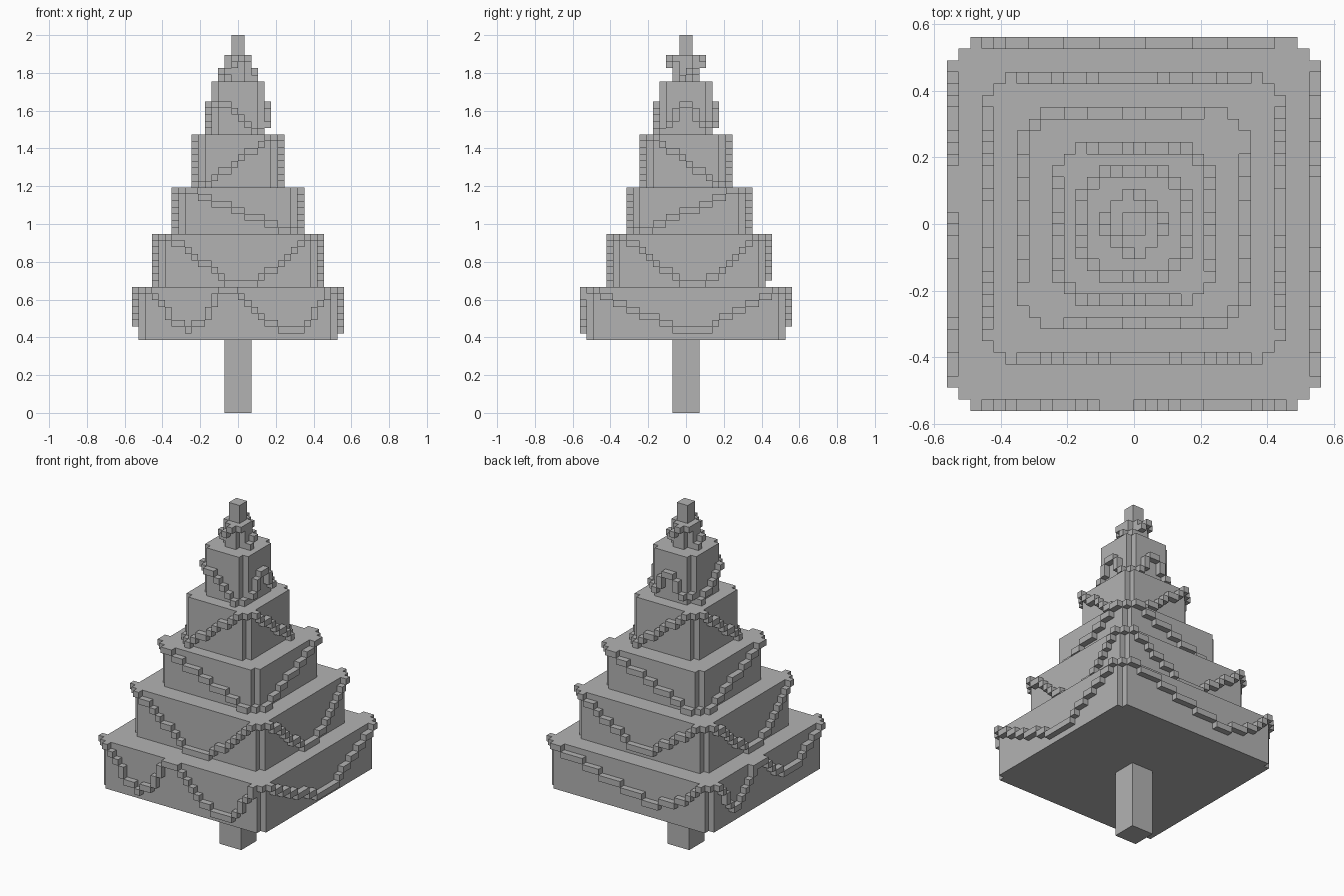
import bpy
import bmesh
from mathutils import Vector

if "Cube" in bpy.data.objects:
    bpy.data.objects.remove(bpy.data.objects["Cube"])

U = 2 / 57  # edge of one block

grey = bpy.data.materials.new("plain_grey")
grey.use_nodes = True
colour = (0.45, 0.45, 0.45, 1)
grey.diffuse_color = colour
grey.node_tree.nodes["Principled BSDF"].inputs["Base Color"].default_value = colour


def finish(name, bm):
    bmesh.ops.recalc_face_normals(bm, faces=bm.faces)
    mesh = bpy.data.meshes.new(name)
    bm.to_mesh(mesh)
    bm.free()
    mesh.materials.append(grey)
    bpy.context.collection.objects.link(bpy.data.objects.new(name, mesh))


def block(name, x0, x1, y0, y1, z0, z1, notch=0):
    """Upright block, optionally with a square notch along each corner."""
    a, b, c, d, n = x0, x1, y0, y1, notch
    if n:
        pts = [(a + n, c), (b - n, c), (b - n, c + n), (b, c + n),
               (b, d - n), (b - n, d - n), (b - n, d), (a + n, d),
               (a + n, d - n), (a, d - n), (a, c + n), (a + n, c + n)]
    else:
        pts = [(a, c), (b, c), (b, d), (a, d)]
    bm = bmesh.new()
    face = bm.faces.new([bm.verts.new(Vector((x, y, z0)) * U) for x, y in pts])
    top = bmesh.ops.extrude_face_region(bm, geom=[face])["geom"]
    bmesh.ops.translate(bm, vec=(0, 0, (z1 - z0) * U),
                        verts=[v for v in top if isinstance(v, bmesh.types.BMVert)])
    finish(name, bm)


def height(path, t):
    for (t0, h0), (t1, h1) in zip(path, path[1:]):
        if t <= t1:
            return h0 + (h1 - h0) * (t - t0) / (t1 - t0)
    return path[-1][1]


def garland(name, x0, x1, y0, y1, z0, z1, paths):
    """Stepped chain of unit cells hung round the four sides."""
    cells = set()
    # front, right, back, left: first cell and direction of travel
    sides = [((x0 + 1, y0 - 1), (1, 0), x1 - x0 - 2),
             ((x1, y0 + 1), (0, 1), y1 - y0 - 2),
             ((x1 - 2, y1), (-1, 0), x1 - x0 - 2),
             ((x0 - 1, y1 - 2), (0, -1), y1 - y0 - 2)]
    corners = [(x1 - 1, y0), (x1 - 1, y1 - 1), (x0, y1 - 1), (x0, y0)]
    for (start, step, count), corner, path in zip(sides, corners, paths):
        last = None
        for i in range(count):
            t = i / max(count - 1, 1)
            z = z0 + round(height(path, t) * (z1 - z0 - 1))
            x, y = start[0] + step[0] * i, start[1] + step[1] * i
            cells.add((x, y, z))
            if last is not None:
                for k in range(min(z, last) + 1, max(z, last)):
                    cells.add((x, y, k))
            last = z
        cells.add((*corner, last))
    # Only the outer skin of the chain
    bm = bmesh.new()
    for cell in cells:
        centre = Vector(cell) + Vector((0.5, 0.5, 0.5))
        for axis in range(3):
            for sign in (-1, 1):
                n = Vector((0, 0, 0))
                n[axis] = sign
                if tuple(int(c + k) for c, k in zip(cell, n)) in cells:
                    continue
                u = Vector((0, 0, 0))
                u[(axis + 1) % 3] = 0.5
                v = n.cross(u)
                mid = centre + n / 2
                bm.faces.new([bm.verts.new((mid + p) * U)
                              for p in (u + v, v - u, -u - v, u - v)])
    bmesh.ops.remove_doubles(bm, verts=bm.verts, dist=U / 100)
    finish(name, bm)


# Garland curves along a side: (fraction along, fraction of tier height)
swag = [(0, 1), (0.2, 0.6), (0.45, 0.15), (0.6, 0.15), (0.85, 0.65), (1, 1)]
late_swag = [(0, 1), (0.35, 0.6), (0.68, 0.29), (0.85, 0.5), (1, 1)]
double = [(0, 1), (0.15, 0.3), (0.22, 0.15), (0.3, 0.3), (0.4, 1), (0.47, 1),
          (0.62, 0.4), (0.78, 0.15), (0.86, 0.15), (1, 1)]
twin = [(0, 1), (0.13, 0.29), (0.2, 0.29), (0.34, 1), (0.42, 1),
        (0.6, 0.5), (0.75, 0.4), (1, 1)]
deep = [(0, 1), (0.1, 0.8), (0.38, 0.15), (0.45, 0), (0.6, 0),
        (0.8, 0.4), (0.92, 0.8), (1, 1)]
fall = [(0, 1), (1, 0)]
rise = [(0, 0), (1, 1)]
drop = [(0, 0.6), (0.25, 0.6), (0.9, 0.05), (1, 0)]
hump = [(0, 0.1), (0.35, 0.57), (0.6, 0.57), (0.9, 0.14), (1, 0.14)]
climb = [(0, 0), (0.3, 0.14), (1, 0.6)]
low = [(0, 0), (1, 0.34)]
high = [(0, 0.67), (1, 1)]

# Tiers: x extent, y extent, z extent, garlands for front, right, back, left
tiers = [
    ((-15, 15), (-15, 15), (11, 19), (double, swag, late_swag, twin)),
    ((-12, 12), (-11, 12), (19, 27), (deep, deep, swag, deep)),
    ((-9, 9), (-8, 9), (27, 34), (fall, rise, fall, rise)),
    ((-6, 6), (-6, 6), (34, 42), (rise, fall, rise, fall)),
    ((-4, 4), (-4, 4), (42, 50), (drop, hump, hump, climb)),
    ((-2, 2), (-2, 2), (50, 54), (high, low, high, low)),
]

block("trunk", -2, 2, -2, 2, 0, 11)
for i, (xs, ys, zs, paths) in enumerate(tiers, 1):
    block(f"tier_{i}", *xs, *ys, *zs, notch=1)
    garland(f"garland_{i}", *xs, *ys, *zs, paths)
block("tip", -1, 1, -1, 1, 54, 57)
